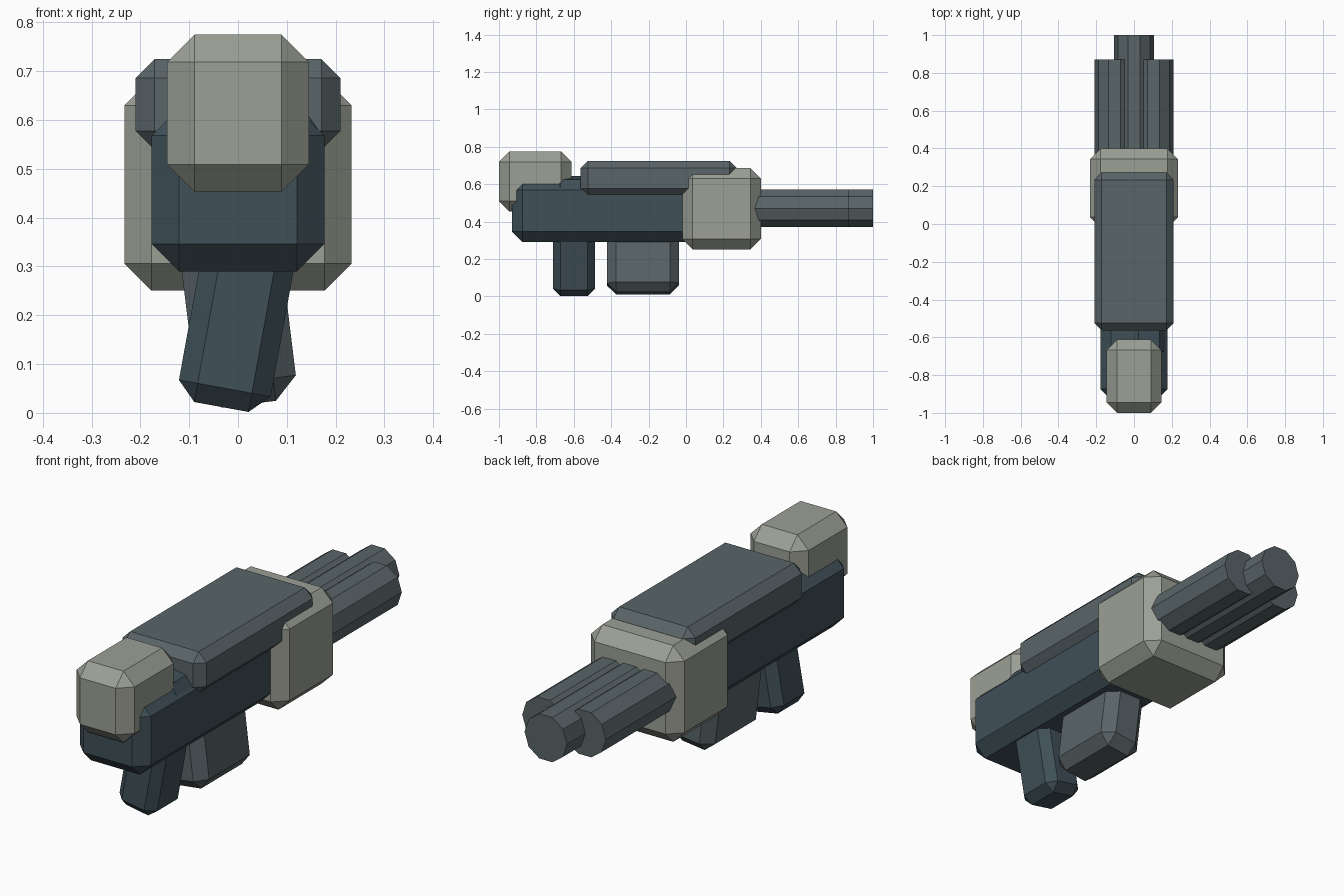
import bpy, bmesh
from math import radians
from mathutils import Matrix

if "Cube" in bpy.data.objects:
    bpy.data.objects.remove(bpy.data.objects["Cube"])


def material(name, rgb):
    m = bpy.data.materials.new(name)
    m.diffuse_color = (*rgb, 1)
    m.use_nodes = True
    m.node_tree.nodes["Principled BSDF"].inputs["Base Color"].default_value = m.diffuse_color
    return m


LIGHT = material("light_grey", (0.33, 0.35, 0.30))
DARK = material("dark_blue", (0.05, 0.08, 0.097))
GREY = material("slate_grey", (0.10, 0.128, 0.138))


def add_object(name, bm, mat, matrix):
    mesh = bpy.data.meshes.new(name)
    bm.to_mesh(mesh)
    bm.free()
    mesh.materials.append(mat)
    obj = bpy.data.objects.new(name, mesh)
    obj.matrix_world = matrix
    bpy.context.collection.objects.link(obj)
    return obj


def chamfered_box(name, center, size, chamfer, mat, tilt=0):
    bm = bmesh.new()
    bmesh.ops.create_cube(bm, size=1)
    bmesh.ops.scale(bm, vec=size, verts=bm.verts)
    bmesh.ops.bevel(bm, geom=bm.edges[:], offset=chamfer, segments=1,
                    affect='EDGES', profile=0.5)
    place = Matrix.Translation(center) @ Matrix.Rotation(radians(tilt), 4, 'Y')
    return add_object(name, bm, mat, place)


def barrel(name, x, y0, y1, z=0.471, radius=0.106, sides=10):
    bm = bmesh.new()
    bmesh.ops.create_cone(bm, cap_ends=True, segments=sides, radius1=radius,
                          radius2=radius, depth=y1 - y0)
    # put a vertex on each side (+x and -x)
    spin = min(v.co.to_2d().angle_signed((1, 0)) for v in bm.verts
               if v.co.x > radius * 0.8)
    bmesh.ops.rotate(bm, verts=bm.verts, cent=(0, 0, 0),
                     matrix=Matrix.Rotation(-spin if abs(spin) > 1e-4 else 0, 3, 'Z'))
    place = Matrix.Translation((x, (y0 + y1) / 2, z)) @ Matrix.Rotation(radians(-90), 4, 'X')
    return add_object(name, bm, GREY, place)


# main housing
chamfered_box("rear_stock", (0, -0.806, 0.614), (0.29, 0.388, 0.322), 0.056, LIGHT)
chamfered_box("body", (0, -0.365, 0.457), (0.354, 1.13, 0.334), 0.056, DARK)
chamfered_box("top_cover", (0, -0.146, 0.632), (0.42, 0.836, 0.186), 0.039, GREY)
chamfered_box("front_collar", (0, 0.19, 0.468), (0.466, 0.42, 0.435), 0.056, LIGHT)

# tilted grip passes up through the body, magazine leans the other way
chamfered_box("grip", (0.0225, -0.599, 0.323), (0.191, 0.224, 0.632), 0.039, DARK, 10.3)
chamfered_box("magazine", (-0.0085, -0.23, 0.266), (0.206, 0.384, 0.5), 0.047, GREY, -7)

# three barrels, the middle one longer
barrel("center_barrel", 0, 0.2, 1.0)
for side, x in (("left", -0.103), ("right", 0.103)):
    barrel(side + "_barrel", x, 0.2, 0.87)
